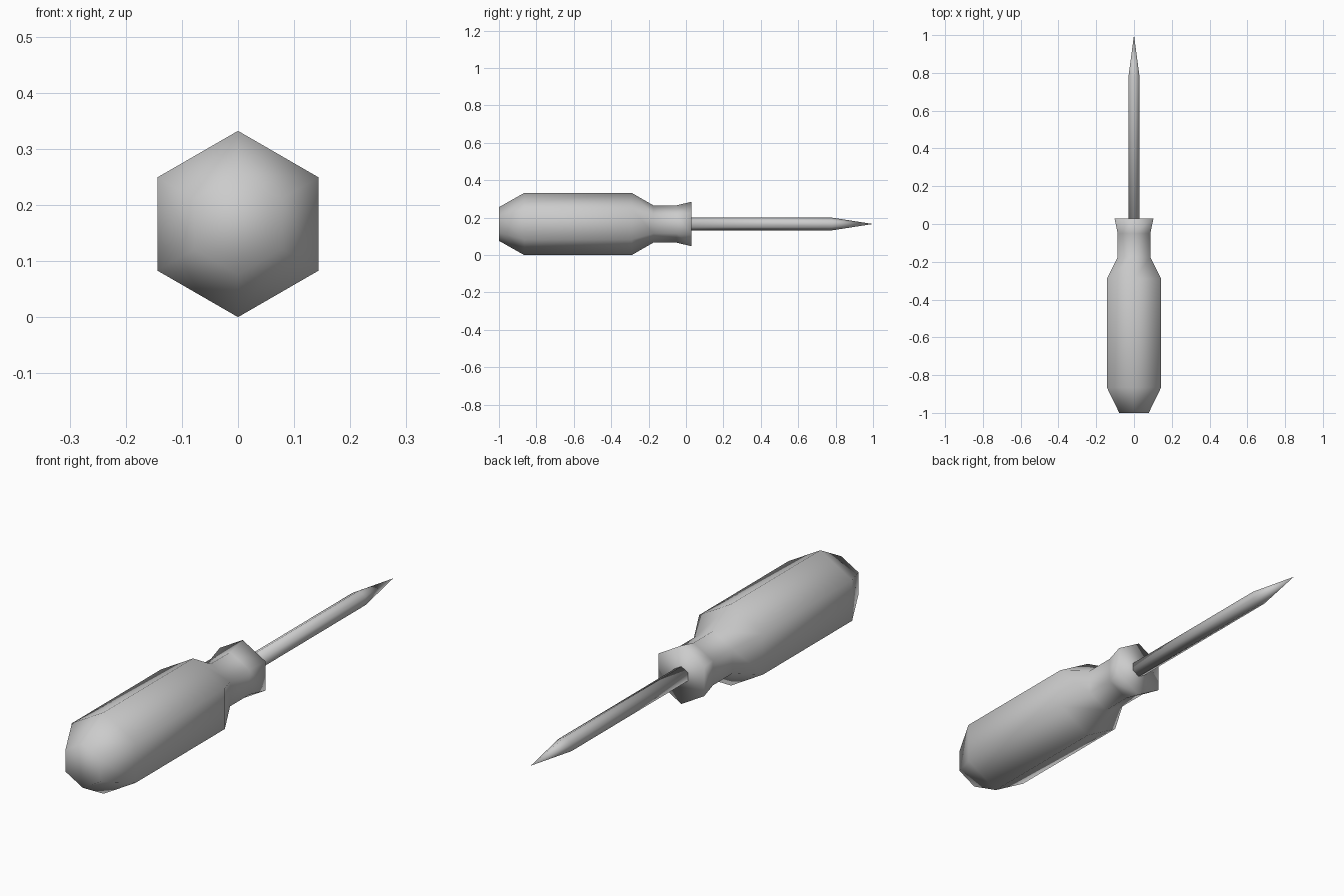
import bpy
import bmesh
from math import cos, sin, tau

SIDES = 6
AXIS_Z = 0.166

old = bpy.data.objects.get("Cube")
if old:
    bpy.data.objects.remove(old, do_unlink=True)

grey = bpy.data.materials.new("plain grey")
grey.use_nodes = True
colour = (0.6, 0.6, 0.6, 1)
grey.diffuse_color = colour
grey.node_tree.nodes["Principled BSDF"].inputs["Base Color"].default_value = colour


def hex_lathe(name, profile):
    """Six-sided smooth solid along y from (y, radius) pairs; zero radius is a point."""
    bm = bmesh.new()
    rings = []
    for y, r in profile:
        count = SIDES if r else 1
        rings.append([bm.verts.new((r * sin(tau * i / SIDES), y, AXIS_Z + r * cos(tau * i / SIDES)))
                      for i in range(count)])
    for a, b in zip(rings, rings[1:]):
        for i in range(SIDES):
            j = (i + 1) % SIDES
            if len(b) == 1:
                bm.faces.new((a[i], a[j], b[0]))
            else:
                bm.faces.new((a[i], a[j], b[j], b[i]))
    for ring in (rings[0], rings[-1]):
        if len(ring) > 1:
            bm.faces.new(ring)
    bmesh.ops.recalc_face_normals(bm, faces=bm.faces)
    for face in bm.faces:
        face.smooth = True
    mesh = bpy.data.meshes.new(name)
    bm.to_mesh(mesh)
    bm.free()
    mesh.materials.append(grey)
    obj = bpy.data.objects.new(name, mesh)
    bpy.context.collection.objects.link(obj)
    return obj


# Handle: chamfered butt, grip, narrow neck and flared collar
hex_lathe("handle", [(-1, 0.09), (-0.865, 0.166), (-0.29, 0.166),
                     (-0.175, 0.1), (-0.05, 0.1), (0.03, 0.119)])

# Shaft: thin rod ending in a sharp point
hex_lathe("shaft", [(0.03, 0.034), (0.78, 0.034), (1, 0)])
